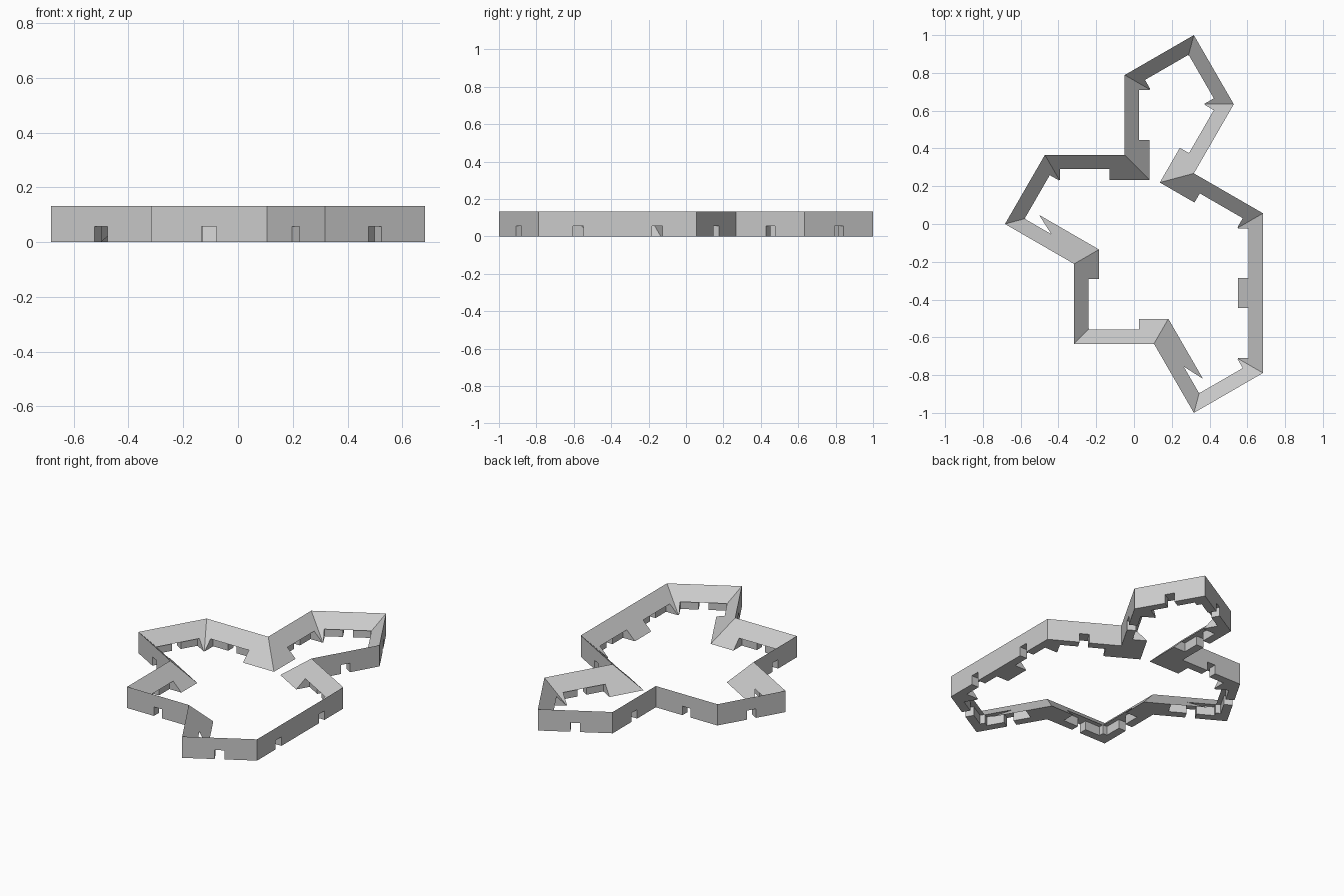
import bpy, bmesh, math
from mathutils import Vector

cube = bpy.data.objects.get("Cube")
if cube:
    bpy.data.objects.remove(cube, do_unlink=True)

SIDE = 2 / (3 + math.sqrt(3))      # length of one wall section
H = 0.132                          # wall height, also depth of the 45 degree ramp
CEIL = 0.056                       # ceiling of the recesses and doors
END = 0.08                         # solid block left at each end of a section
THICK = 0.05                       # outer wall thickness at the recesses
DOOR = 0.028                       # half width of a door
HEADINGS = [0, -60, 30, 90, 90, 150, 60, 120, 210, 270, 180, 240, -30, 270]

stone = bpy.data.materials.new("light_grey_stone")
stone.use_nodes = True
GREY = (0.6, 0.6, 0.6, 1)
stone.diffuse_color = GREY
stone.node_tree.nodes["Principled BSDF"].inputs["Base Color"].default_value = GREY


def make_object(name, bm, fix_normals=True):
    if fix_normals:
        bmesh.ops.recalc_face_normals(bm, faces=bm.faces)
    mesh = bpy.data.meshes.new(name)
    bm.to_mesh(mesh)
    bm.free()
    mesh.materials.append(stone)
    ob = bpy.data.objects.new(name, mesh)
    bpy.context.scene.collection.objects.link(ob)
    return ob


# Outline, walked one section at a time with the courtyard on the left
dirs = [Vector((math.cos(math.radians(a)), math.sin(math.radians(a)), 0)) for a in HEADINGS]
norms = [Vector((-d.y, d.x, 0)) for d in dirs]
corners = [Vector((0, 0, 0))]
for d in dirs[:-1]:
    corners.append(corners[-1] + d * SIDE)
middle = Vector([(min(c[i] for c in corners) + max(c[i] for c in corners)) / 2 for i in range(3)])
corners = [c - middle for c in corners]
COUNT = len(corners)


def on_wall(i, along, inward, z):
    return corners[i] + dirs[i] * along + norms[i] * inward + Vector((0, 0, z))


# Closed ring with a triangular, mitred cross-section
bm = bmesh.new()
rings = []
for i, c in enumerate(corners):
    n1, n2 = norms[i - 1], norms[i]
    foot = c + (n1 + n2) * (H / (1 + n1.dot(n2)))
    rings.append([bm.verts.new(p) for p in (c, c + Vector((0, 0, H)), foot)])
for i in range(COUNT):
    a, b = rings[i], rings[(i + 1) % COUNT]
    for k in range(3):
        m = (k + 1) % 3
        bm.faces.new((a[k], b[k], b[m], a[m]))
ring = make_object("sloped_ring_wall", bm)

# Recess and door cut out of every section
mid = SIDE / 2
far = SIDE - END
plan = [(END, THICK), (mid - DOOR, THICK), (mid - DOOR, -0.02), (mid + DOOR, -0.02),
        (mid + DOOR, THICK), (far, THICK), (far, H + 0.008), (END, H + 0.008)]
cutters = []
for i in range(COUNT):
    bm = bmesh.new()
    base = bm.faces.new([bm.verts.new(on_wall(i, s, n, -0.02)) for s, n in plan])
    top = bmesh.ops.extrude_face_region(bm, geom=[base])["geom"]
    bmesh.ops.translate(bm, vec=(0, 0, CEIL + 0.02),
                        verts=[v for v in top if isinstance(v, bmesh.types.BMVert)])
    cutter = make_object("recess_cutter", bm)
    cutter.hide_render = True
    cutters.append(cutter)
    mod = ring.modifiers.new("recess", 'BOOLEAN')
    mod.operation = 'DIFFERENCE'
    mod.solver = 'EXACT'
    mod.object = cutter

# Bake the cuts and drop the cutters
bpy.context.view_layer.update()
graph = bpy.context.evaluated_depsgraph_get()
cut_mesh = bpy.data.meshes.new_from_object(ring.evaluated_get(graph))
ring.modifiers.clear()
ring.data = cut_mesh
for cutter in cutters:
    bpy.data.objects.remove(cutter, do_unlink=True)

# Two sections keep a pointed ramp sheet running down to the ground
for name, i, flip in (("left_over_ramp_front", 1, True), ("left_over_ramp_side", 12, False)):
    bm = bmesh.new()
    sheet = [(mid + DOOR, H - CEIL, CEIL), (H, H, 0), (far, H, 0), (far, H - CEIL, CEIL)]
    pts = [on_wall(i, SIDE - s if flip else s, n, z) for s, n, z in sheet]
    face = bm.faces.new([bm.verts.new(p) for p in pts])
    face.normal_update()
    if face.normal.z < 0:
        face.normal_flip()
    make_object(name, bm, False)
